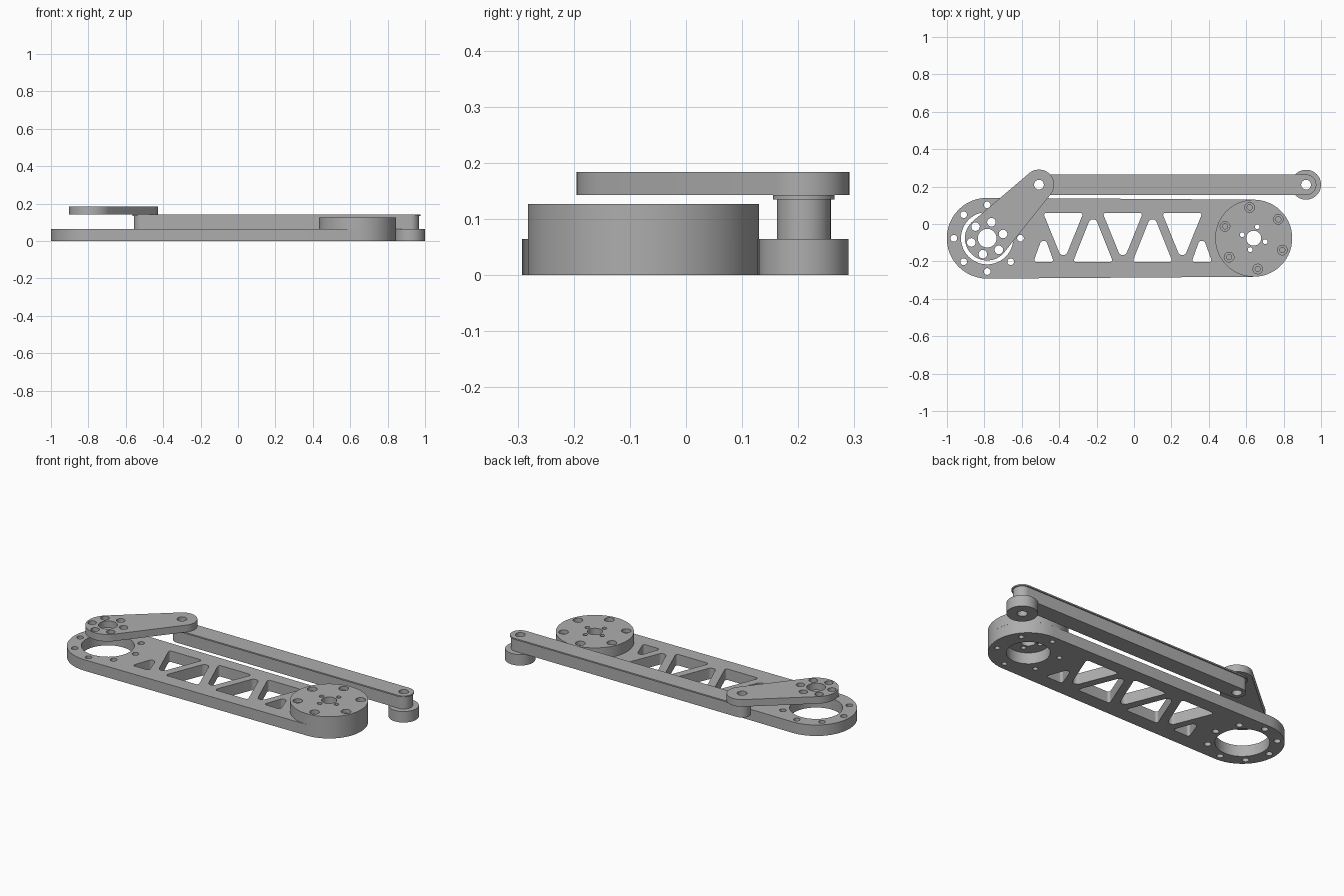
import bpy
from math import cos, sin, pi, radians
from mathutils.geometry import convex_hull_2d

cube = bpy.data.objects.get("Cube")
if cube:
    bpy.data.objects.remove(cube, do_unlink=True)

# One plain grey metal
GREY = (0.42, 0.42, 0.42, 1)
metal = bpy.data.materials.new("grey metal")
metal.use_nodes = True
metal.diffuse_color = GREY
metal.node_tree.nodes["Principled BSDF"].inputs["Base Color"].default_value = GREY


def circle(x, y, r, n=48):
    return [(x + r * cos(2 * pi * i / n), y + r * sin(2 * pi * i / n)) for i in range(n)]


def hull(*circles):
    """Outline wrapped tightly around several (x, y, r) circles."""
    pts = [p for c in circles for p in circle(*c)]
    return [pts[i] for i in convex_hull_2d(pts)]


def bolt_circle(centre, ring, r, count, start):
    angles = [radians(start + 360 * i / count) for i in range(count)]
    return [circle(centre[0] + ring * cos(a), centre[1] + ring * sin(a), r, 20) for a in angles]


def slab(name, z0, z1, outline, holes=()):
    """Flat part: an outline with holes, extruded from z0 to z1."""
    curve = bpy.data.curves.new(name, 'CURVE')
    curve.dimensions = '2D'
    curve.fill_mode = 'BOTH'
    curve.extrude = (z1 - z0) / 2
    for loop in [outline, *holes]:
        spline = curve.splines.new('POLY')
        spline.points.add(len(loop) - 1)
        for point, (x, y) in zip(spline.points, loop):
            point.co = (x, y, 0, 1)
        spline.use_cyclic_u = True
    obj = bpy.data.objects.new(name, curve)
    obj.location.z = (z0 + z1) / 2
    bpy.context.collection.objects.link(obj)
    bpy.ops.object.select_all(action='DESELECT')
    obj.select_set(True)
    bpy.context.view_layer.objects.active = obj
    bpy.ops.object.convert(target='MESH')
    obj = bpy.context.object
    obj.data.materials.clear()
    obj.data.materials.append(metal)
    bpy.ops.object.shade_smooth_by_angle(angle=radians(30))
    return obj


# Pivot centres and heights
HIP = (-0.785, -0.076)
KNEE = (0.64, -0.076)
CRANK_PIN = (-0.508, 0.21)
ROD_PIN = (0.92, 0.21)
PLATE_TOP, HOUSING_TOP, ROD_TOP, CRANK_TOP = 0.064, 0.127, 0.143, 0.184
PIN_HOLE = 0.026

# Truss windows: alternating rounded triangles, with a small one at each end
MID, PITCH = -0.06, 0.159
windows = []
for i in range(-2, 3):
    x = MID + i * PITCH
    if i % 2 == 0:
        top, tip = 0.048, -0.142
    else:
        top, tip = -0.192, 0.001
    windows.append(hull((x - 0.09, top, 0.012), (x + 0.09, top, 0.012), (x, tip, 0.024)))
for side in (-1, 1):
    x = MID + side * 0.423
    windows.append(hull((x - 0.038, -0.192, 0.012), (x + 0.038, -0.192, 0.012),
                        (x, -0.11, 0.02)))

# Main link plate
slab("link_plate", 0, PLATE_TOP, hull((*HIP, 0.216), (*KNEE, 0.206)),
     [circle(*HIP, 0.14), circle(*KNEE, 0.112)] + windows
     + bolt_circle(HIP, 0.178, 0.018, 8, 0)
     + bolt_circle(KNEE, 0.166, 0.014, 6, 37.5))

# Round joint housing in layers, so its bolt holes are counterbored
centre_holes = [circle(*KNEE, 0.04)] + bolt_circle(KNEE, 0.064, 0.013, 4, 73)
rim = circle(*KNEE, 0.206, 96)
slab("housing_base", PLATE_TOP, 0.08, rim, centre_holes)
slab("housing_middle", 0.08, 0.105, rim,
     centre_holes + bolt_circle(KNEE, 0.166, 0.014, 6, 37.5))
slab("housing_top", 0.105, HOUSING_TOP, rim,
     centre_holes + bolt_circle(KNEE, 0.166, 0.026, 6, 37.5))

# Push rod with a thin flange along its top
pin_holes = [circle(*CRANK_PIN, PIN_HOLE), circle(*ROD_PIN, PIN_HOLE)]
slab("push_rod", PLATE_TOP, 0.135,
     hull((*CRANK_PIN, 0.048), (*ROD_PIN, 0.048)), pin_holes)
slab("push_rod_flange", 0.135, ROD_TOP,
     hull((*CRANK_PIN, 0.055), (*ROD_PIN, 0.055)), pin_holes)

# Spacer disc under the free end of the rod
slab("rod_end_disc", 0, PLATE_TOP, circle(*ROD_PIN, 0.08, 64), [circle(*ROD_PIN, PIN_HOLE)])

# Crank arm
slab("crank_arm", ROD_TOP, CRANK_TOP, hull((*HIP, 0.119), (*CRANK_PIN, 0.081)),
     [circle(*HIP, 0.05), circle(*CRANK_PIN, PIN_HOLE)]
     + bolt_circle(HIP, 0.088, 0.023, 6, 15))
